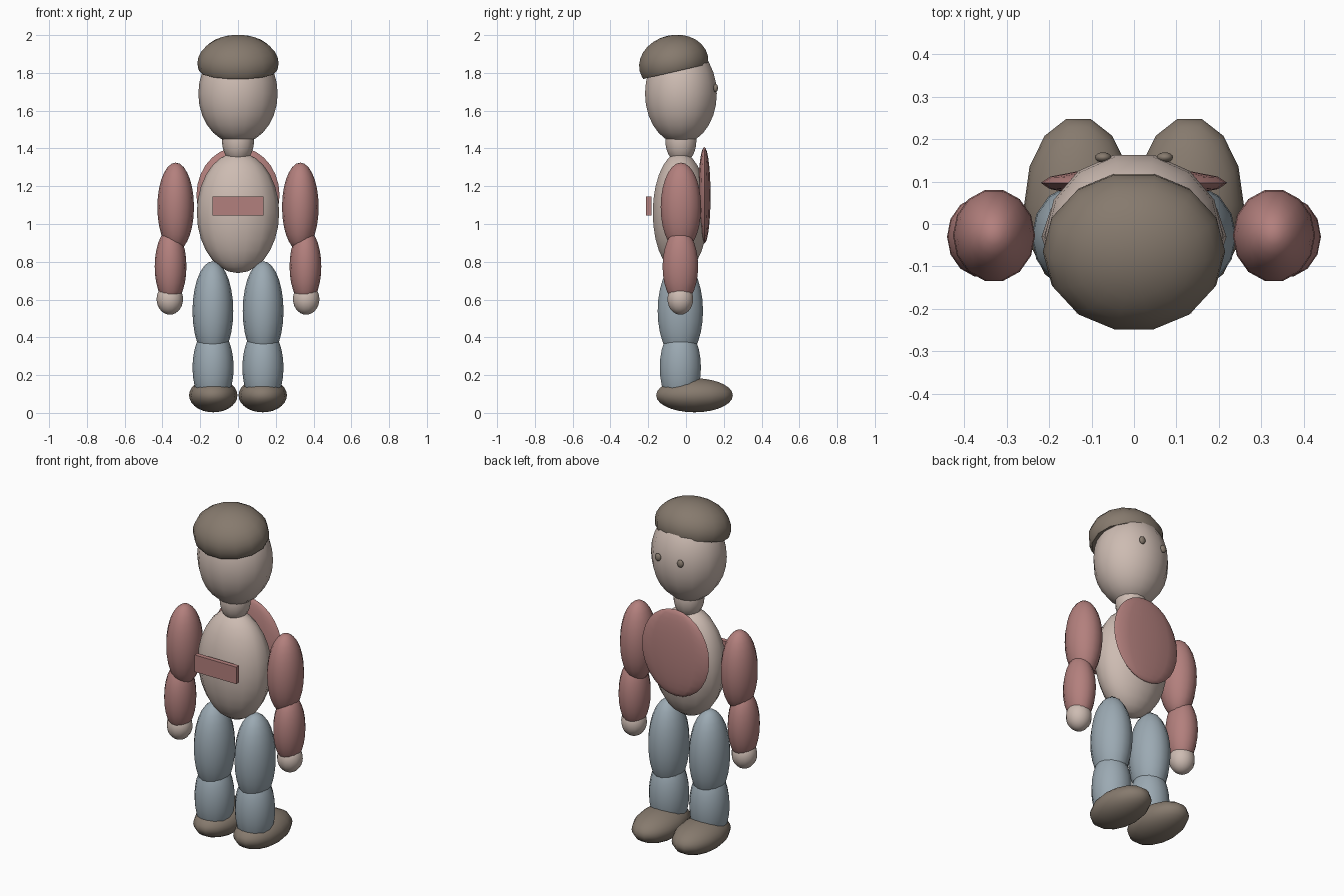
import bpy, bmesh, math
from mathutils import Matrix, Vector

if "Cube" in bpy.data.objects:
    bpy.data.objects.remove(bpy.data.objects["Cube"])


def material(name, rgb):
    m = bpy.data.materials.new(name)
    m.diffuse_color = (*rgb, 1)
    m.use_nodes = True
    m.node_tree.nodes["Principled BSDF"].inputs["Base Color"].default_value = m.diffuse_color
    return m


SKIN = material("skin", (0.61, 0.50, 0.445))
RED = material("dusty_red", (0.45, 0.215, 0.205))
BLUE = material("denim_blue", (0.33, 0.40, 0.45))
BROWN = material("brown", (0.24, 0.195, 0.155))

SIDES = 14
FLAT = math.cos(math.pi / SIDES)  # flat sides face front and back


def finish(name, bm, mat, smooth=True):
    mesh = bpy.data.meshes.new(name)
    bmesh.ops.recalc_face_normals(bm, faces=bm.faces)
    bm.to_mesh(mesh)
    bm.free()
    mesh.materials.append(mat)
    obj = bpy.data.objects.new(name, mesh)
    bpy.context.collection.objects.link(obj)
    if smooth:
        bpy.ops.object.select_all(action='DESELECT')
        obj.select_set(True)
        bpy.context.view_layer.objects.active = obj
        bpy.ops.object.shade_smooth_by_angle(angle=math.radians(50))
    return obj


def ellipsoid(name, centre, radii, mat, tilt=0, cut=None):
    """Ellipsoid, optionally cut flat at local height cut, then tilted about x."""
    bm = bmesh.new()
    bmesh.ops.create_uvsphere(bm, u_segments=SIDES, v_segments=SIDES, radius=1)
    spin = Matrix.Rotation(math.pi / 2, 4, 'Z')
    size = Matrix.Diagonal((radii[0], radii[1] / FLAT, radii[2], 1))
    bm.transform(size @ spin)
    if cut is not None:
        res = bmesh.ops.bisect_plane(
            bm, geom=bm.verts[:] + bm.edges[:] + bm.faces[:],
            plane_co=(0, 0, cut), plane_no=(0, 0, 1), clear_inner=True)
        rim = [g for g in res["geom_cut"] if isinstance(g, bmesh.types.BMEdge)]
        bmesh.ops.edgeloop_fill(bm, edges=rim)
    bm.transform(Matrix.Translation(Vector(centre)) @ Matrix.Rotation(tilt, 4, 'X'))
    return finish(name, bm, mat)


def pair(name, centre, radii, mat):
    for side, s in (("left", -1), ("right", 1)):
        ellipsoid(f"{side}_{name}", (s * centre[0], *centre[1:]), radii, mat)


# Head, cap, neck and trunk
ellipsoid("head", (0, -0.027, 1.69), (0.21, 0.19, 0.265), SKIN)
ellipsoid("cap", (0, -0.065, 1.851), (0.215, 0.185, 0.149), BROWN,
          tilt=math.radians(13), cut=-0.045)
ellipsoid("neck", (0, -0.027, 1.44), (0.085, 0.082, 0.12), SKIN)
ellipsoid("torso", (0, -0.03, 1.06), (0.218, 0.146, 0.32), SKIN)

# Thin oval shield on the chest side
ellipsoid("oval_panel", (0, 0.097, 1.152), (0.22, 0.033, 0.255), RED)

# Floating bar on the opposite side
bm = bmesh.new()
bmesh.ops.create_cube(bm, size=1, matrix=Matrix.Translation((0, -0.197, 1.095))
                      @ Matrix.Diagonal((0.272, 0.027, 0.1, 1)))
finish("bar", bm, RED, smooth=False)

# Eyes
pair("eye", (0.073, 0.157, 1.72), (0.019, 0.012, 0.022), BROWN)

# Arms
pair("upper_arm", (0.33, -0.027, 1.09), (0.097, 0.107, 0.235), RED)
pair("forearm", (0.357, -0.03, 0.775), (0.084, 0.094, 0.2), RED)
pair("hand", (0.361, -0.03, 0.602), (0.07, 0.068, 0.082), SKIN)

# Legs
pair("thigh", (0.133, -0.03, 0.54), (0.108, 0.12, 0.263), BLUE)
pair("shin", (0.132, -0.03, 0.24), (0.109, 0.109, 0.22), BLUE)
pair("shoe", (0.131, 0.045, 0.093), (0.128, 0.203, 0.09), BROWN)
